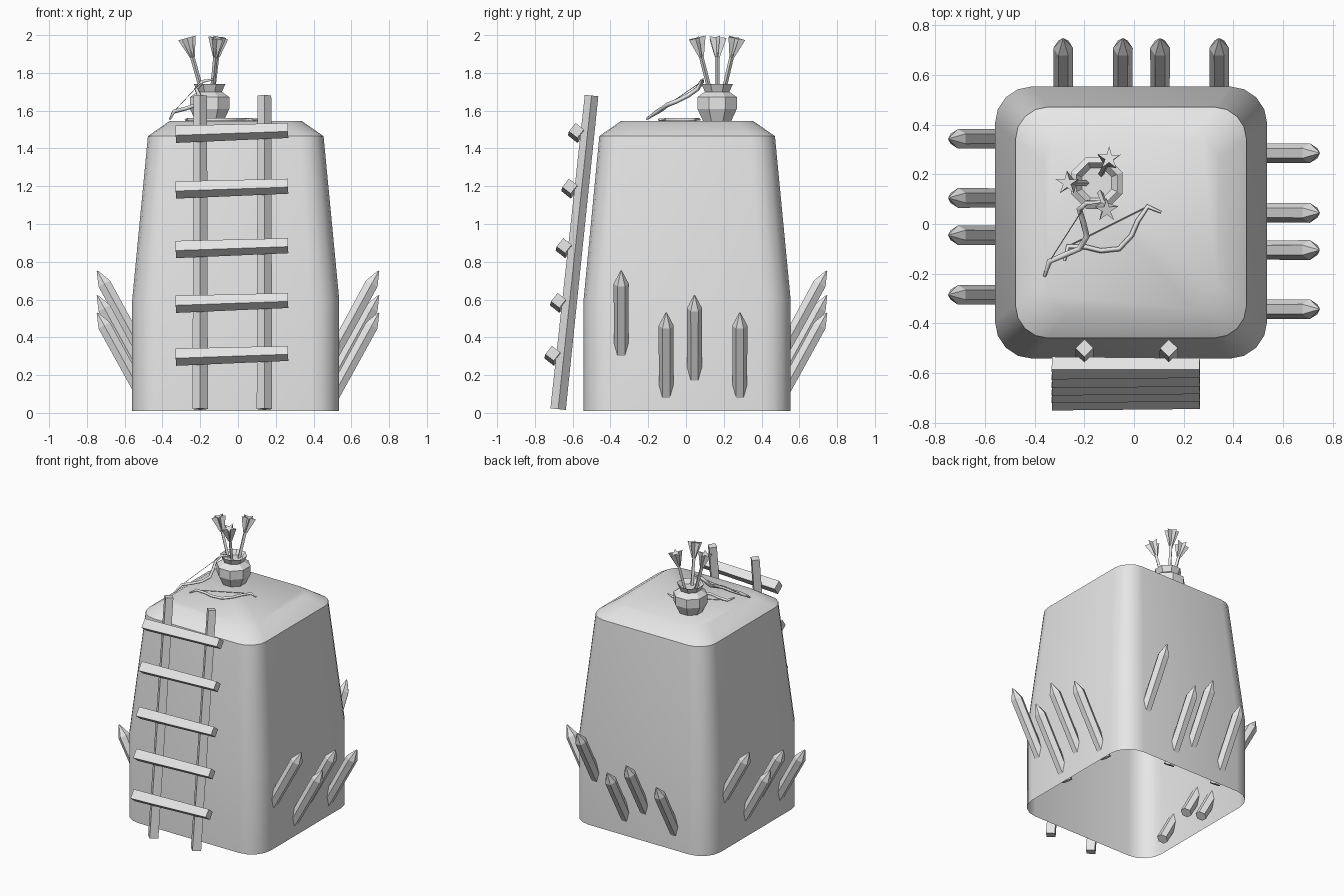
import bpy
from math import cos, sin, pi, radians
from mathutils import Vector, Matrix

old = bpy.data.objects.get("Cube")
if old:
    bpy.data.objects.remove(old, do_unlink=True)

grey = bpy.data.materials.new("plain grey")
grey.use_nodes = True
grey.diffuse_color = (0.8, 0.8, 0.8, 1)
grey.node_tree.nodes["Principled BSDF"].inputs["Base Color"].default_value = (0.8, 0.8, 0.8, 1)


def loft(name, rings, start_cap=True, end_cap=True):
    """Skin a list of equal point rings."""
    n = len(rings[0])
    faces = [(k * n + i, k * n + (i + 1) % n, (k + 1) * n + (i + 1) % n, (k + 1) * n + i)
             for k in range(len(rings) - 1) for i in range(n)]
    if start_cap:
        faces.append(tuple(reversed(range(n))))
    if end_cap:
        faces.append(tuple(range((len(rings) - 1) * n, len(rings) * n)))
    mesh = bpy.data.meshes.new(name)
    mesh.from_pydata([p for ring in rings for p in ring], [], faces)
    mesh.materials.append(grey)
    obj = bpy.data.objects.new(name, mesh)
    bpy.context.collection.objects.link(obj)
    return obj


def spun(name, start, end, profile, sides, turn=0.0, inner=1.0, **caps):
    """Rings of (fraction along, radius) on the line from start to end; inner < 1 makes stars."""
    start, end = Vector(start), Vector(end)
    axis = end - start
    z = axis.normalized()
    x = Vector((1, 0, 0))
    if abs(z.x) > 0.9:
        x = Vector((0, 1, 0))
    x = (x - z * x.dot(z)).normalized()
    y = z.cross(x)
    rings = []
    for t, r in profile:
        ring = []
        for i in range(sides):
            a = turn + 2 * pi * i / sides
            rr = r * (inner if i % 2 else 1)
            ring.append(start + axis * t + (x * cos(a) + y * sin(a)) * rr)
        rings.append(ring)
    return loft(name, rings, **caps)


# tower: rounded square shell, open underneath
def rounded_square(z, half, r, steps=4):
    ring = []
    for q in range(4):
        mid = Matrix.Rotation(q * pi / 2, 3, 'Z') @ Vector((half - r, half - r, 0))
        for s in range(steps + 1):
            a = q * pi / 2 + s / steps * pi / 2
            ring.append(Vector((mid.x + r * cos(a) - 0.012, mid.y + r * sin(a) + 0.006, z)))
    return ring


tower = loft("tower", [rounded_square(0.01, 0.548, 0.15), rounded_square(0.6, 0.548, 0.15),
                       rounded_square(1.465, 0.465, 0.13), rounded_square(1.545, 0.35, 0.1)],
             start_cap=False)
bpy.context.view_layer.objects.active = tower
tower.select_set(True)
bpy.ops.object.shade_smooth_by_angle(angle=radians(42))
tower.select_set(False)

# sharpened stakes on the left, back and right sides
for q, side in enumerate(("left", "back", "right")):
    spin = Matrix.Rotation(q * pi / 2, 3, 'Z')
    for k, (along, top) in enumerate(((-0.343, 0.752), (-0.105, 0.53), (0.045, 0.622), (0.285, 0.53))):
        tip = Vector((0.745, along, top))
        foot = tip - Vector((0.48, 0, 0.877)) * 0.55
        stake = spun(f"{side}_stake_{k + 1}", foot, tip,
                     ((0, 0.038), (0.86, 0.04), (1, 0.004)), 6, turn=pi / 2)
        stake.data.transform(spin.to_4x4())

# ladder rails and rungs
for x, side in ((-0.2, "right"), (0.14, "left")):
    spun(f"{side}_ladder_rail", (x, -0.677, 0.02), (x, -0.5, 1.68), ((0, 0.041), (1, 0.036)), 4)
for k, (y, z) in enumerate(((-0.705, 0.305), (-0.675, 0.585), (-0.645, 0.875),
                            (-0.615, 1.19), (-0.58, 1.485))):
    spun(f"rung_{k + 1}", (-0.33, y, z - 0.01), (0.265, y, z + 0.01),
         ((0, 0.046), (1, 0.04)), 4, turn=0.12)

# eight-sided pot with a flared rim and a sunken top
spun("pot", (-0.15, 0.165, 1.54), (-0.15, 0.165, 1.74),
     ((0, 0.078), (0.35, 0.113), (0.66, 0.113), (0.8, 0.07), (1, 0.09), (0.85, 0.065)),
     8, turn=pi / 8)

# three arrows standing in the pot, feathers up
for k, (x, y) in enumerate(((-0.1, 0.265), (-0.27, 0.165), (-0.11, 0.055))):
    top = Vector((x, y, 1.985))
    foot = Vector((-0.15, 0.165, 1.62)).lerp(Vector((x, y, 1.62)), 0.15)
    spun(f"arrow_shaft_{k + 1}", foot, top, ((0, 0.012), (0.9, 0.012)), 4)
    spun(f"arrow_feathers_{k + 1}", foot.lerp(top, 0.72), top,
         ((0, 0.014), (1, 0.05)), 10, turn=pi / 2, inner=0.35)


# bows: limb and string as thin square tubes
def tube(name, points, radius):
    curve = bpy.data.curves.new(name, 'CURVE')
    curve.dimensions = '3D'
    curve.bevel_depth = radius
    curve.bevel_resolution = 0
    curve.use_fill_caps = True
    line = curve.splines.new('POLY')
    line.points.add(len(points) - 1)
    for p, co in zip(line.points, points):
        p.co = (*co, 1)
        p.radius = 1
    line.points[0].radius = line.points[-1].radius = 0.5
    curve.materials.append(grey)
    bpy.context.collection.objects.link(bpy.data.objects.new(name, curve))


leaning = [(-.36, -.21, 1.555), (-.34, -.15, 1.595), (-.28, -.125, 1.61), (-.22, -.1, 1.63),
           (-.19, -.05, 1.65), (-.205, .01, 1.68), (-.22, .06, 1.715), (-.19, .085, 1.755),
           (-.13, .09, 1.765)]
tube("leaning_bow", leaning, 0.012)
tube("leaning_bow_string", [leaning[1], leaning[-2]], 0.004)

half = [(0.217, 0), (0.179, 0.045), (0.116, 0.01), (0.069, -0.03)]
outline = [(-u, v) for u, v in half] + [(0, -0.056)] + half[::-1]
u_dir, v_dir = Vector((0.895, 0.447, 0)), Vector((-0.447, 0.895, 0))
lying = [Vector((-0.085, -0.05, 1.552)) + u_dir * u + v_dir * v for u, v in outline]
tube("lying_bow", lying, 0.01)
tube("lying_bow_string", [lying[1], lying[-2]], 0.004)
